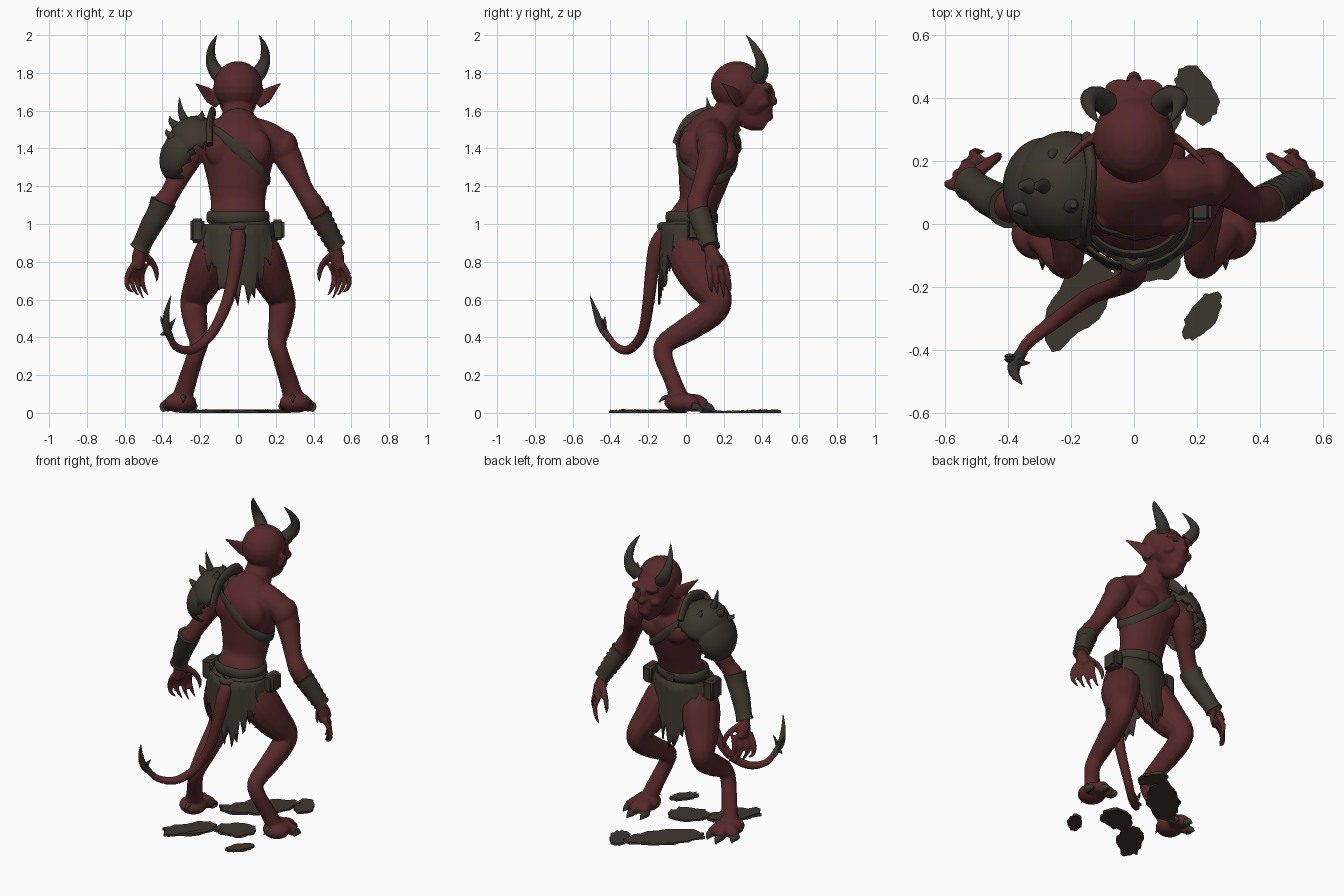
import bpy, bmesh, math, random
from mathutils import Vector, Matrix
from mathutils.bvhtree import BVHTree

random.seed(4)
if "Cube" in bpy.data.objects:
    bpy.data.objects.remove(bpy.data.objects["Cube"])
X, Y, Z = Vector((1, 0, 0)), Vector((0, 1, 0)), Vector((0, 0, 1))

def material(name, rgb):
    mat = bpy.data.materials.new(name)
    mat.use_nodes = True
    mat.diffuse_color = (*rgb, 1)
    mat.node_tree.nodes["Principled BSDF"].inputs["Base Color"].default_value = (*rgb, 1)
    return mat

SKIN = material("dark red skin", (0.095, 0.022, 0.023))
LEATHER = material("brown leather", (0.046, 0.037, 0.027))
HORN = material("dark horn", (0.042, 0.035, 0.028))

def finish(bm, name, mat, angle=45, thick=0):
    bmesh.ops.recalc_face_normals(bm, faces=bm.faces)
    mesh = bpy.data.meshes.new(name)
    bm.to_mesh(mesh)
    bm.free()
    mesh.materials.append(mat)
    mesh.shade_smooth()
    mesh.set_sharp_from_angle(angle=math.radians(angle))
    obj = bpy.data.objects.new(name, mesh)
    bpy.context.collection.objects.link(obj)
    if thick:
        obj.modifiers.new("thickness", 'SOLIDIFY').thickness = thick
    return obj

def turns(n):
    return [math.tau * k / n for k in range(n)]

def bridge(bm, rings):
    """Join consecutive closed rings of points with quads."""
    rings = [[bm.verts.new(p) for p in ring] for ring in rings]
    for r, s in zip(rings, rings[1:]):
        for k in range(len(r)):
            bm.faces.new((r[k - 1], r[k], s[k], s[k - 1]))
    return rings

def spline(pts, sub):
    """Catmull-Rom through (x, y, z, radius, radius) points."""
    pts = [Vector(p if len(p) == 5 else (*p, p[3])) for p in pts]
    ends, out = [pts[0]] + pts + [pts[-1]], []
    for p, q, r, s in zip(ends, ends[1:], ends[2:], ends[3:]):
        for t in (k / sub for k in range(sub)):
            out.append(0.5 * (2 * q + (r - p) * t + (2 * p - 5 * q + 4 * r - s) * t * t
                              + (3 * q - p - 3 * r + s) * t ** 3))
    return out + [pts[-1]]

def loft(bm, pts, side=1, ref=Y, sub=4, sides=14):
    """Elliptical sections swept along a smooth path."""
    pts = spline([(p[0] * side, *p[1:]) for p in pts], sub)
    pos, rings = [Vector(p[:3]) for p in pts], []
    for i, p in enumerate(pts):
        t = (pos[min(i + 1, len(pos) - 1)] - pos[max(i - 1, 0)]).normalized()
        u = t.cross(ref).normalized()
        v = t.cross(u)
        rings.append([pos[i] + u * max(p[3], .001) * math.cos(a) + v * max(p[4], .001) * math.sin(a)
                      for a in turns(sides)])
    rings = bridge(bm, rings)
    bm.faces.new(rings[0][::-1])
    bm.faces.new(rings[-1])

def ball(bm, centre, size):
    bmesh.ops.create_uvsphere(bm, u_segments=20, v_segments=12, radius=1,
                              matrix=Matrix.Translation(centre) @ Matrix.Diagonal((*size, 1)))

def part(name, mat, pts, side=1, **kw):
    bm = bmesh.new()
    loft(bm, pts, side, **kw)
    finish(bm, name, mat)

# Flesh: torso, neck and head
TOES = ((.24, .08), (.32, .105), (.39, .04))
bm = bmesh.new()
loft(bm, [(0, 0, .88, .11, .1), (0, .02, 1, .155, .12), (0, .065, 1.1, .143, .105), (0, .09, 1.22, .16, .13),
          (0, .11, 1.35, .19, .155), (0, .12, 1.45, .19, .15), (0, .14, 1.53, .13, .1), (0, .17, 1.58, .07, .06)], sides=24)
loft(bm, [(0, .14, 1.48, .11), (0, .22, 1.58, .085), (0, .28, 1.68, .085)])
loft(bm, [(0, .29, 1.62, .09, .07), (0, .37, 1.56, .075, .06), (0, .425, 1.525, .035, .035)], ref=X)
for centre, size in (((0, .27, 1.73), (.13, .14, .132)), ((0, .355, 1.67), (.105, .1, .12)),
                     ((0, .4, 1.605), (.062, .06, .07)), ((0, .425, 1.57), (.045, .038, .03)),
                     ((0, .45, 1.65), (.026, .036, .026)), ((0, .445, 1.69), (.018, .028, .04))):
    ball(bm, centre, size)
for s in (1, -1):
    # brow, cheek, chest, shoulder blade
    for x, y, z, size in ((.045, .425, 1.725, (.05, .035, .022)), (.065, .4, 1.64, (.035, .045, .03)),
                          (.08, .225, 1.37, (.085, .05, .07)), (.1, .02, 1.4, (.075, .06, .1))):
        ball(bm, (s * x, y, z), size)
    # ear, trapezius, arm, palm and thumb
    loft(bm, [(.1, .285, 1.645, .04, .018), (.15, .26, 1.68, .042, .014), (.19, .225, 1.715, .023, .011),
              (.225, .19, 1.745, .005)], s, ref=Vector((s, 1, 0)))
    loft(bm, [(0, .15, 1.5, .08), (.14, .13, 1.47, .08), (.22, .14, 1.42, .08)], s, ref=Z)
    ball(bm, (s * .245, .14, 1.405), (.075, .085, .09))
    loft(bm, [(.22, .14, 1.43, .06), (.26, .14, 1.36, .075), (.305, .11, 1.27, .062), (.355, .075, 1.17, .052),
              (.4, .06, 1.1, .058), (.45, .08, 1, .051), (.5, .115, .9, .036), (.52, .13, .86, .034)], s)
    loft(bm, [(.515, .125, .88, .032), (.525, .145, .82, .038, .045), (.528, .16, .77, .03, .052)], s)
    loft(bm, [(.5, .16, .84, .022), (.45, .2, .79, .018), (.43, .215, .735, .014), (.432, .215, .69, .005)], s, sides=8)
    for i in range(4):
        loft(bm, [(.55 - .02 * i, .115 + .03 * i, .79, .018), (.585 - .025 * i, .125 + .032 * i, .725, .016),
                  (.583 - .028 * i, .13 + .033 * i, .665, .013),
                  (.55 - .025 * i, .14 + .03 * i, .605 + .015 * abs(i - 2), .005)], s, sides=8)
    # leg, foot and toes
    loft(bm, [(.085, 0, .95, .085), (.13, .035, .83, .108, .13), (.185, .1, .7, .097, .115), (.23, .16, .6, .075, .085),
              (.232, .135, .53, .068, .075), (.22, .02, .45, .06, .068), (.207, -.105, .37, .05, .055),
              (.226, -.12, .3, .046, .05), (.268, -.07, .17, .05, .045), (.3, -.03, .06, .055)], s, sub=5)
    ball(bm, (s * .305, -.03, .055), (.085, .085, .055))
    for x, y in TOES:
        loft(bm, [(.3, -.03, .06, .045), ((.3 + x) / 2, y * .6, .055, .042), (x, y, .03, .03)], s, ref=Z)
# tail
loft(bm, [(0, -.08, .98, .04), (0, -.15, .9, .042), (-.02, -.18, .75, .037), (-.06, -.2, .58, .032), (-.14, -.23, .42, .028),
          (-.24, -.3, .335, .025), (-.33, -.37, .35, .021), (-.365, -.42, .42, .016)])
# fuse everything into one skin
raw = finish(bm, "raw_flesh", SKIN)
fuse = raw.modifiers.new("fuse", 'REMESH')
fuse.mode, fuse.voxel_size = 'VOXEL', .008
raw.modifiers.new("relax", 'SMOOTH').iterations = 3
flesh = bpy.data.meshes.new_from_object(raw.evaluated_get(bpy.context.evaluated_depsgraph_get()))
bpy.data.objects.remove(raw)
flesh.shade_smooth()
flesh.materials.clear()
flesh.materials.append(SKIN)
flesh.materials.append(LEATHER)
bpy.context.collection.objects.link(bpy.data.objects.new("body", flesh))
tree = BVHTree.FromPolygons([v.co for v in flesh.vertices], [p.vertices for p in flesh.polygons])

# Short dark scars scattered over the skin
for seed in random.sample(list(flesh.polygons), 40):
    along = seed.normal.cross(Vector(random.uniform(-1, 1) for _ in range(3))).normalized()
    for p in flesh.polygons:
        d = p.center - seed.center
        if d.length < .035 and (d - along * d.dot(along)).length < .005:
            p.material_index = 1

def band(name, centre, height, slope, thick, limit, tilt=0):
    """Strap hugging the torso, found by casting rays outwards."""
    pts, centre = [], Vector(centre)
    for a in turns(40) + [0, math.tau / 40]:
        d = Vector((math.cos(a), math.sin(a), slope * math.cos(a) + tilt * math.sin(a))).normalized()
        p = centre + d * min(tree.ray_cast(centre, d)[3] or limit, limit)
        pts.append((*p, thick, height))
    part(name, LEATHER, pts, ref=Z, sub=1, sides=8)

band("chest_strap", (0, .1, 1.37), .03, -.83, .01, .24, -.2)
band("belt", (0, .02, 1.035), .035, 0, .016, .21)
band("lower_belt", (0, .02, .985), .024, .08, .022, .21)

# Eyes, horns, claws and tail barb
for s in (1, -1):
    bm = bmesh.new()
    ball(bm, (s * .043, .437, 1.695), (.018, .012, .006))
    finish(bm, "eye", HORN)
    part("horn", HORN, [(.085, .38, 1.77, .04), (.118, .4, 1.81, .038), (.143, .395, 1.87, .028),
                        (.138, .36, 1.94, .017), (.112, .32, 2, .002)], s)
    for x, y in TOES:
        part("toe_claw", HORN, [(x, y - .01, .034, .027), (x, y + .025, .025, .02), (x * 1.02, y + .05, .008, .003)],
             s, ref=Z, sides=8)
    part("heel_spur", HORN, [(.29, -.08, .08, .018), (.29, -.115, .08, .012), (.29, -.145, .055, .002)], s, ref=X)
part("tail_barb", HORN, [(-.355, -.405, .39, .018), (-.38, -.45, .46, .021), (-.376, -.48, .54, .014),
                         (-.355, -.508, .62, .002)])
for x, y, z in ((-.41, -.43, .51), (-.33, -.44, .5), (-.41, -.42, .41)):
    part("barb_hook", HORN, [(-.37, -.43, .42, .014), ((x - .38) / 2, y, (z + .43) / 2, .011), (x, y, z, .002)], sides=6)

# Shoulder armour: layered domes with ragged hems, collar and spikes
def dome(name, centre, axis, size, reach, ragged):
    turn = Z.rotation_difference(Vector(axis)).to_matrix()
    rings = [[] for _ in range(8)]
    for i, ring in enumerate(rings):
        for a in turns(40):
            t = math.radians(reach) * (i + 1) / 8 + (random.uniform(-ragged, ragged) if i == 7 else 0)
            p = (size[0] * math.sin(t) * math.cos(a), size[1] * math.sin(t) * math.sin(a), size[2] * math.cos(t))
            ring.append(Vector(centre) + turn @ Vector(p))
    bm = bmesh.new()
    bm.faces.new(bridge(bm, rings)[0])
    finish(bm, name, LEATHER, thick=.014)

dome("shoulder_plate", (-.215, .12, 1.41), (-.4, 0, .92), (.155, .175, .165), 92, .12)
dome("shoulder_skirt", (-.28, .115, 1.375), (-.88, 0, .47), (.17, .16, .125), 100, .3)
part("collar_ridge", LEATHER, [(-.15, -.045, 1.42, .03, .018), (-.15, .01, 1.53, .035, .018), (-.14, .09, 1.58, .035, .018),
                               (-.135, .18, 1.58, .033, .018), (-.15, .27, 1.48, .03, .018)], ref=X)
for x, y, z, dx, dz in ((-.28, .12, 1.54, -.03, .13), (-.2, .06, 1.55, .01, .05), (-.34, .05, 1.46, -.04, .04),
                        (-.25, .22, 1.51, -.01, .05), (-.33, .12, 1.52, -.03, .05)):
    part("shoulder_spike", HORN, [(x, y, z, .026), (x + dx * .8, y, z + dz * .5, .015), (x + dx, y - .01, z + dz, .002)])

# Forearm guards: a flared cuff on one arm, wound wraps on the other
part("arm_guard", LEATHER, [(.395, .055, 1.12, .07), (.42, .065, 1.06, .062), (.46, .085, .99, .058),
                            (.505, .118, .9, .05), (.52, .127, .87, .056)], -1)
part("arm_wraps", LEATHER, [(.425 + .008 * k, .068 + .005 * k, 1.06 - .015 * k, .062 - .0011 * k + .003 * (-1) ** k)
                            for k in range(13)], sub=1)

# Belt pouches and buckle
for name, centre, size in (("pouch", (-.215, .03, .965), (.075, .11, .13)), ("small_pouch", (.21, .06, .97), (.07, .11, .11)),
                           ("buckle", (0, .155, 1.03), (.08, .03, .075))):
    bm = bmesh.new()
    bmesh.ops.create_cube(bm, matrix=Matrix.Translation(centre) @ Matrix.Diagonal((*size, 1)))
    bmesh.ops.bevel(bm, geom=bm.edges[:], offset=.014, segments=3, affect='EDGES')
    finish(bm, name, LEATHER)

# Ragged loincloth, long behind, narrow in front, short over the hips
rows = [[] for _ in range(7)]
for a in turns(72):
    length = .1 + .3 * abs(math.sin(a)) ** (4 if math.sin(a) > 0 else 2.2) + random.uniform(-.09, .05)
    for i, row in enumerate(rows):
        flare = 1 + (.12 + .03 * math.sin(a * 9)) * i / 6
        row.append((.185 * flare * math.cos(a), .015 + .148 * flare * math.sin(a), 1 - length * i / 6))
bm = bmesh.new()
bridge(bm, rows)
finish(bm, "loincloth", LEATHER, thick=.01)

# Broken ground slabs
for x, y, rx, ry, turn in ((.2, .41, .06, .1, .4), (-.02, .25, .25, .1, .785), (-.18, -.25, .08, .17, -.65),
                           (.22, -.29, .045, .09, -.6), (.05, -.1, .12, .09, .5)):
    base = [Matrix.Rotation(turn, 3, 'Z') @ Vector((rx * math.cos(a), ry * math.sin(a), 0)) * random.uniform(.85, 1.1)
            + Vector((x, y, 0)) for a in turns(26)]
    bm = bmesh.new()
    for ring in bridge(bm, [base, [p + Z * random.uniform(.008, .02) for p in base]]):
        bm.faces.new(ring)
    finish(bm, "ground_slab", LEATHER, 30)
